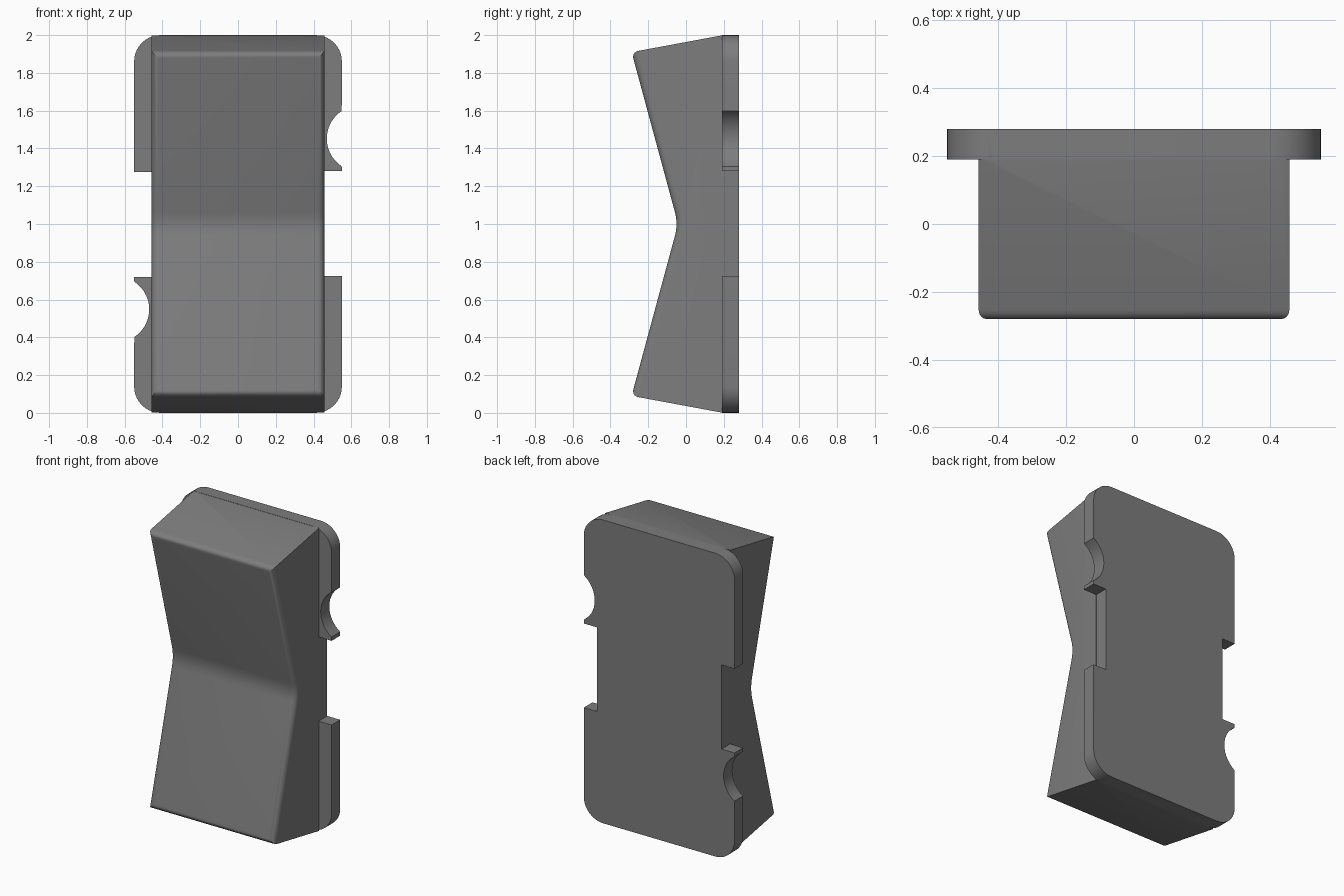
import bpy, bmesh
from math import sin, cos, radians

if "Cube" in bpy.data.objects:
    bpy.data.objects.remove(bpy.data.objects["Cube"])


def arc(cx, cz, r, a0, a1, n):
    return [(cx + r * cos(radians(a0 + (a1 - a0) * i / n)),
             cz + r * sin(radians(a0 + (a1 - a0) * i / n))) for i in range(n + 1)]


dark_grey = bpy.data.materials.new("dark_grey")
dark_grey.diffuse_color = (0.205, 0.205, 0.205, 1)
dark_grey.use_nodes = True
dark_grey.node_tree.nodes["Principled BSDF"].inputs["Base Color"].default_value = dark_grey.diffuse_color


def prism(name, points, shift, bevel=None):
    """Extrude a closed loop of 3D points, optionally rounding chosen edges."""
    bm = bmesh.new()
    face = bm.faces.new([bm.verts.new(p) for p in points])
    new = bmesh.ops.extrude_face_region(bm, geom=[face], use_keep_orig=True)["geom"]
    bmesh.ops.translate(bm, vec=shift, verts=[v for v in new if isinstance(v, bmesh.types.BMVert)])
    bmesh.ops.recalc_face_normals(bm, faces=bm.faces)
    if bevel:
        bmesh.ops.bevel(bm, geom=[e for e in bm.edges if bevel(e)], offset=0.035,
                        offset_type='OFFSET', segments=5, profile=0.5, affect='EDGES')
    bmesh.ops.recalc_face_normals(bm, faces=bm.faces)
    mesh = bpy.data.meshes.new(name)
    bm.to_mesh(mesh)
    bm.free()
    mesh.materials.append(dark_grey)
    ob = bpy.data.objects.new(name, mesh)
    bpy.context.collection.objects.link(ob)
    return ob


# Back plate: one side with rounded corners, notch and finger bite,
# repeated by a half turn about the middle
side = (arc(0.41, 0.14, 0.14, -90, 0, 10)
        + [(0.55, 0.725), (0.455, 0.725), (0.455, 1.28), (0.55, 1.28)]
        + arc(0.645, 1.452, 0.175, 236.8, 123.2, 14)
        + arc(0.41, 1.86, 0.14, 0, 90, 10))
outline = side + [(-x, 2 - z) for x, z in side]
plate = prism("back_plate", [(x, 0.19, z) for x, z in outline], (0, 0.09, 0))

# Pinched body: side profile mirrored about mid height
upper = [(-0.05, 1.0), (-0.052, 1.03), (-0.058, 1.06), (-0.288, 1.91), (0.192, 1.999)]
profile = upper + [(y, 2 - z) for y, z in reversed(upper[1:])]


def front_edge(e):
    a, b = (v.co for v in e.verts)
    across = abs(a.x - b.x) > 0.1
    return max(a.y, b.y) < 0.1 and not (across and 0.8 < a.z < 1.2)


body = prism("pinched_body", [(-0.457, y, z) for y, z in profile], (0.914, 0, 0), front_edge)

# Merge the plate into the body
mod = body.modifiers.new("merge_plate", 'BOOLEAN')
mod.operation = 'UNION'
mod.solver = 'EXACT'
mod.object = plate
bpy.context.view_layer.objects.active = body
body.select_set(True)
bpy.ops.object.modifier_apply(modifier=mod.name)
bpy.data.objects.remove(plate, do_unlink=True)
bpy.ops.object.shade_smooth_by_angle(angle=radians(30))
body.name = "rocker_switch_cap"
